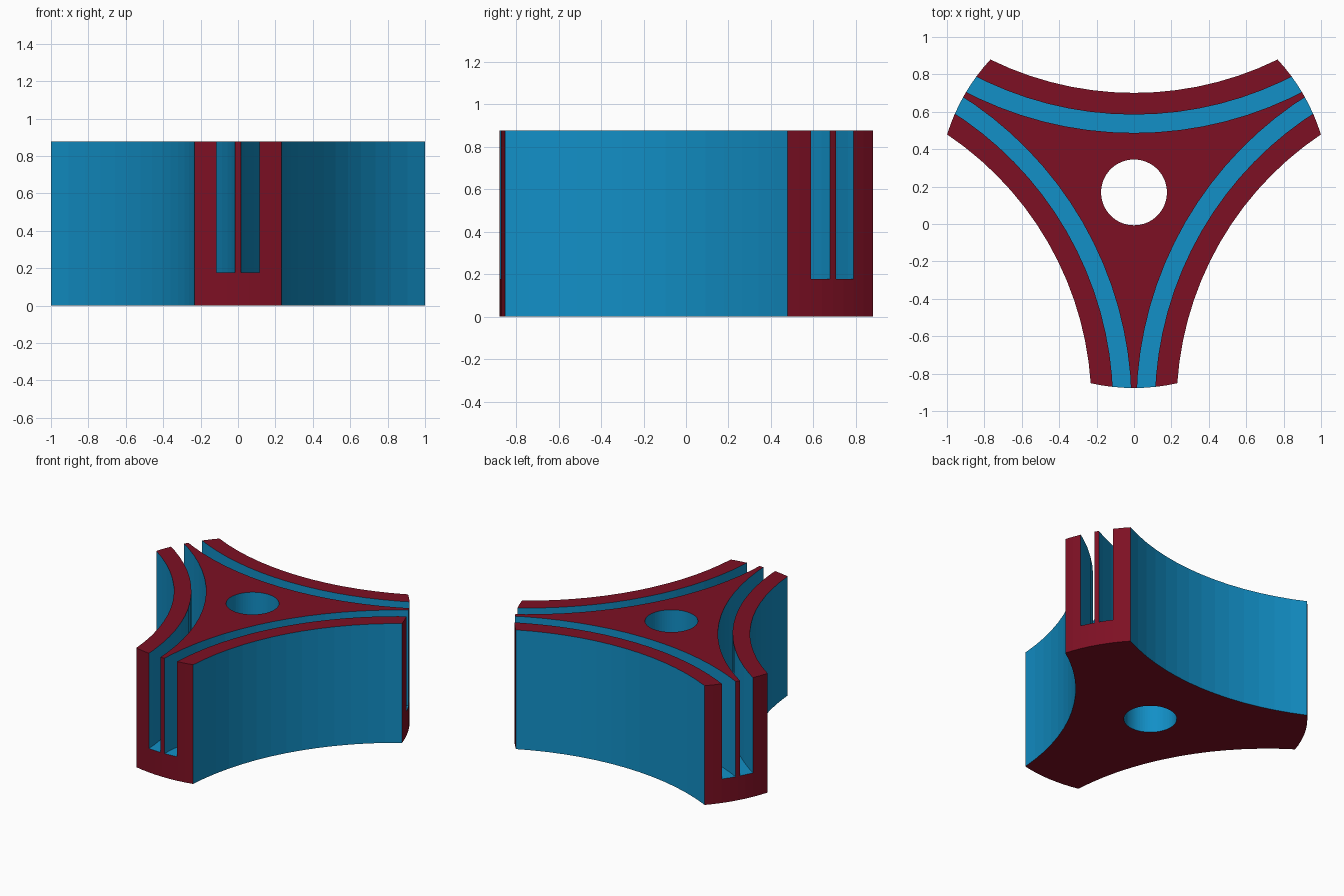
import bpy, bmesh, math
from mathutils import Matrix, Vector

if "Cube" in bpy.data.objects:
    bpy.data.objects.remove(bpy.data.objects["Cube"])

CY = 0.169            # hub centre on y
R_END = 1.046         # radius of the arm ends
D = 2.274             # distance from hub to the centre of each concave side
R_SIDE, R_SLOT_OUT, R_SLOT_IN = 1.742, 1.858, 1.956
HEIGHT, FLOOR, R_HOLE = 0.876, 0.176, 0.176


def material(name, rgb):
    m = bpy.data.materials.new(name)
    m.diffuse_color = (*rgb, 1)
    m.use_nodes = True
    m.node_tree.nodes["Principled BSDF"].inputs["Base Color"].default_value = m.diffuse_color
    return m


red = material("dark_red", (0.206, 0.005, 0.017))
blue = material("bright_blue", (0.006, 0.277, 0.571))


def side_arc(radius, half, n):
    """Arc of the concave back side, left to right, relative to the hub."""
    return [Vector((radius * math.sin(a), D - radius * math.cos(a)))
            for a in (half * (2 * i / n - 1) for i in range(n + 1))]


def turned(points, k):
    return [Matrix.Rotation(-k * math.tau / 3, 2) @ p for p in points]


def prism(name, points, z0, z1):
    bm = bmesh.new()
    face = bm.faces.new([bm.verts.new((p.x, p.y + CY, z0)) for p in points])
    top = bmesh.ops.extrude_face_region(bm, geom=[face])["geom"]
    bmesh.ops.translate(bm, vec=(0, 0, z1 - z0),
                        verts=[v for v in top if isinstance(v, bmesh.types.BMVert)])
    bmesh.ops.recalc_face_normals(bm, faces=bm.faces)
    me = bpy.data.meshes.new(name)
    bm.to_mesh(me)
    bm.free()
    ob = bpy.data.objects.new(name, me)
    bpy.context.collection.objects.link(ob)
    return ob


# Three-armed body: concave sides joined by convex arm ends
half = math.acos((D * D + R_SIDE ** 2 - R_END ** 2) / (2 * D * R_SIDE))
side = side_arc(R_SIDE, half, 14)
a0 = math.atan2(side[-1].y, side[-1].x)
a1 = math.pi / 3 - a0
end = [Vector((R_END * math.cos(a), R_END * math.sin(a)))
       for a in (a0 + (a1 - a0) * i / 8 for i in range(1, 8))]
outline = [p for k in range(3) for p in turned(side + end, k)]
body = prism("three_arm_body", outline, 0, HEIGHT)

# Cutters: curved slots and central hole
slot = side_arc(R_SLOT_OUT, math.radians(32.4), 18) + \
    side_arc(R_SLOT_IN, math.radians(32.4), 18)[::-1]
cutters = [prism("slot_cutter", turned(slot, k), FLOOR, HEIGHT + 0.2) for k in range(3)]
hole = [Vector((R_HOLE * math.cos(i * math.tau / 64), R_HOLE * math.sin(i * math.tau / 64)))
        for i in range(64)]
cutters.append(prism("hole_cutter", hole, -0.2, HEIGHT + 0.2))
for c in cutters:
    mod = body.modifiers.new("cut", 'BOOLEAN')
    mod.operation, mod.solver, mod.object = 'DIFFERENCE', 'EXACT', c

# Bake the cuts and remove the helpers
deps = bpy.context.evaluated_depsgraph_get()
mesh = bpy.data.meshes.new_from_object(body.evaluated_get(deps))
body.modifiers.clear()
body.data = mesh
for c in cutters:
    bpy.data.objects.remove(c)

# Red top, bottom and arm ends; blue curved walls, slot floors and hole
mesh.materials.clear()
mesh.materials.append(red)
mesh.materials.append(blue)
for p in mesh.polygons:
    out = Vector((p.center.x, p.center.y - CY, 0))
    if abs(p.normal.z) > 0.5:
        is_red = p.center.z < 0.01 or p.center.z > HEIGHT - 0.01
    else:
        is_red = out.length > R_END - 0.02 and p.normal.dot(out.normalized()) > 0.9
    p.material_index = 0 if is_red else 1
    p.use_smooth = False
